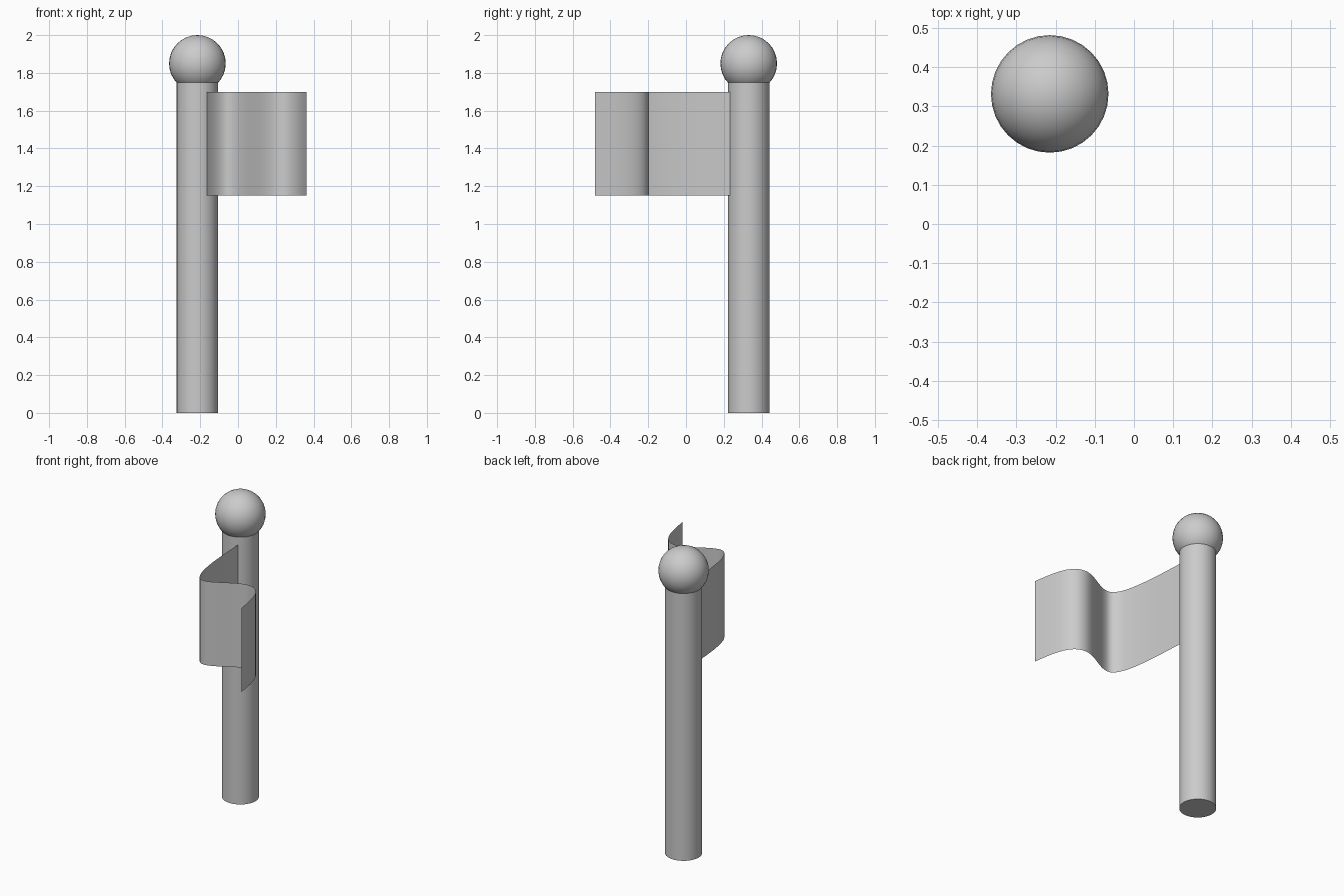
import bpy, bmesh, math
from mathutils import Vector
from mathutils.geometry import interpolate_bezier

if "Cube" in bpy.data.objects:
    bpy.data.objects.remove(bpy.data.objects["Cube"])

PX, PY = -0.215, 0.332  # pole axis


def smooth(obj):
    bpy.ops.object.select_all(action='DESELECT')
    bpy.context.view_layer.objects.active = obj
    obj.select_set(True)
    bpy.ops.object.shade_smooth_by_angle(angle=math.radians(35))


# Pole
bpy.ops.mesh.primitive_cylinder_add(vertices=32, radius=0.11, depth=1.75,
                                    location=(PX, PY, 0.875))
pole = bpy.context.object
pole.name = "pole"
smooth(pole)

# Ball finial
bpy.ops.mesh.primitive_uv_sphere_add(segments=32, ring_count=16, radius=0.15,
                                     location=(PX, PY, 1.85))
ball = bpy.context.object
ball.name = "ball_finial"
smooth(ball)

# Waving flag: bezier path in plan, raised into a thin sheet
knots = [(-0.163, 0.232), (-0.15, -0.05), (-0.135, -0.295),
         (-0.045, -0.295), (0.03, -0.295), (0.13, -0.195),
         (0.21, -0.195), (0.32, -0.195), (0.34, -0.33),
         (0.363, -0.482)]
path = []
for i in range(0, 9, 3):
    seg = interpolate_bezier(*[Vector((x, y, 0)) for x, y in knots[i:i + 4]], 17)
    path += seg if i == 0 else seg[1:]

bm = bmesh.new()
low = [bm.verts.new((p.x, p.y, 1.15)) for p in path]
high = [bm.verts.new((p.x, p.y, 1.70)) for p in path]
for i in range(len(path) - 1):
    bm.faces.new((low[i], low[i + 1], high[i + 1], high[i]))
mesh = bpy.data.meshes.new("flag")
bm.to_mesh(mesh)
bm.free()
flag = bpy.data.objects.new("flag", mesh)
bpy.context.collection.objects.link(flag)
smooth(flag)
